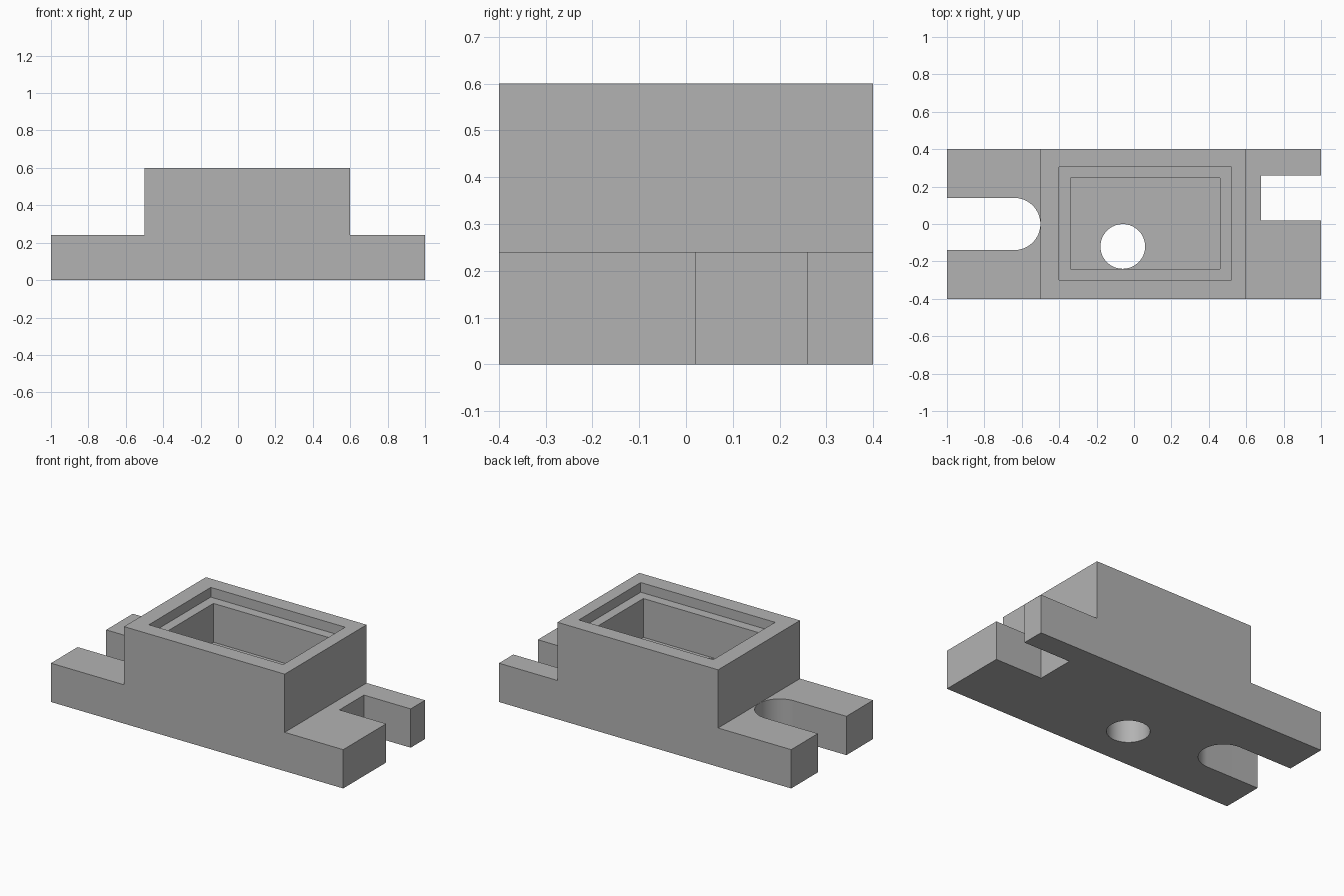
import bpy, bmesh, math

cube = bpy.data.objects.get("Cube")
if cube:
    bpy.data.objects.remove(cube, do_unlink=True)

grey = bpy.data.materials.new("plain grey")
grey.use_nodes = True
colour = (0.45, 0.45, 0.45, 1)
grey.diffuse_color = colour
grey.node_tree.nodes["Principled BSDF"].inputs["Base Color"].default_value = colour


def prism(name, outline, axis, start, end):
    """Extrude a 2D outline along y (outline in xz) or z (outline in xy)."""
    bm = bmesh.new()
    place = (lambda a, b: (a, start, b)) if axis == "y" else (lambda a, b: (a, b, start))
    face = bm.faces.new([bm.verts.new(place(a, b)) for a, b in outline])
    result = bmesh.ops.extrude_face_region(bm, geom=[face])
    moved = [v for v in result["geom"] if isinstance(v, bmesh.types.BMVert)]
    shift = (0, end - start, 0) if axis == "y" else (0, 0, end - start)
    bmesh.ops.translate(bm, verts=moved, vec=shift)
    bmesh.ops.recalc_face_normals(bm, faces=bm.faces)
    mesh = bpy.data.meshes.new(name)
    bm.to_mesh(mesh)
    bm.free()
    mesh.materials.append(grey)
    obj = bpy.data.objects.new(name, mesh)
    bpy.context.collection.objects.link(obj)
    return obj


def rect(x0, x1, y0, y1):
    return [(x0, y0), (x1, y0), (x1, y1), (x0, y1)]


def arc(cx, cy, r, a0, a1, steps):
    return [(cx + r * math.cos(math.radians(a0 + (a1 - a0) * i / steps)),
             cy + r * math.sin(math.radians(a0 + (a1 - a0) * i / steps)))
            for i in range(steps + 1)]


# Stepped body: low flanges either side of a tall housing
profile = [(-1, 0), (1, 0), (1, 0.24), (0.6, 0.24),
           (0.6, 0.6), (-0.5, 0.6), (-0.5, 0.24), (-1, 0.24)]
body = prism("stepped_housing", profile, "y", -0.4, 0.4)

# Cutters: lid recess, pocket, drain hole, rounded slot, square notch
slot = [(-1.1, 0.1395)] + arc(-0.64, 0, 0.1395, 90, -90, 32) + [(-1.1, -0.1395)]
cutters = [
    prism("lid_recess_cutter", rect(-0.4, 0.52, -0.3, 0.305), "z", 0.54, 0.7),
    prism("pocket_cutter", rect(-0.34, 0.46, -0.24, 0.245), "z", 0.30, 0.65),
    prism("hole_cutter", arc(-0.06, -0.12, 0.1195, 0, 360, 64)[:-1], "z", -0.1, 0.4),
    prism("rounded_slot_cutter", slot, "z", -0.1, 0.3),
    prism("square_notch_cutter", rect(0.68, 1.1, 0.02, 0.26), "z", -0.1, 0.3),
]
for cutter in cutters:
    mod = body.modifiers.new(cutter.name, "BOOLEAN")
    mod.operation = "DIFFERENCE"
    mod.solver = "EXACT"
    mod.object = cutter

# Apply the cuts, then discard the cutters
bpy.ops.object.select_all(action="DESELECT")
body.select_set(True)
bpy.context.view_layer.objects.active = body
for mod in list(body.modifiers):
    bpy.ops.object.modifier_apply(modifier=mod.name)
for cutter in cutters:
    bpy.data.objects.remove(cutter, do_unlink=True)

# Smooth only the round walls
bpy.ops.object.shade_smooth_by_angle(angle=math.radians(30))
